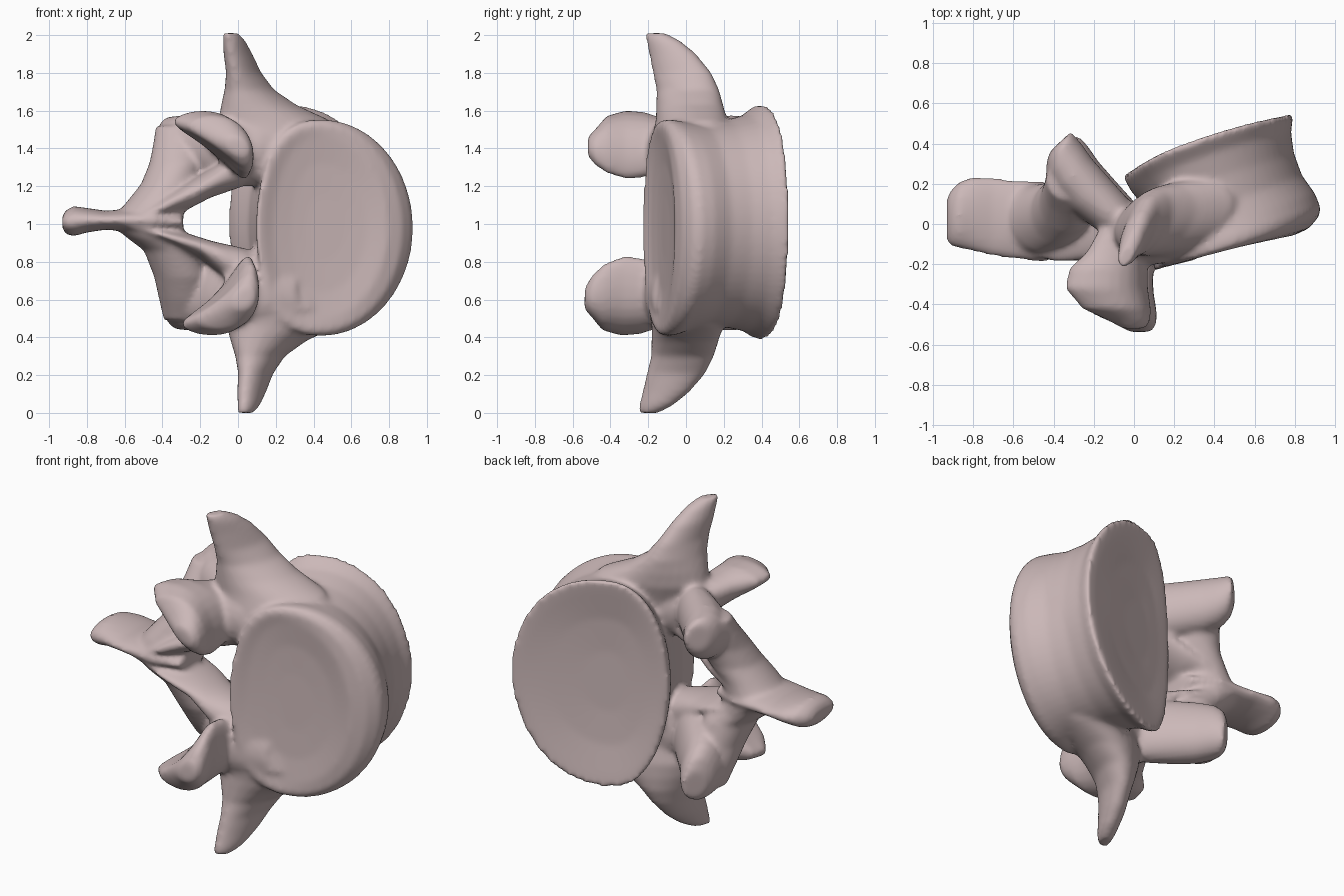
import bpy, bmesh, math
from mathutils import Vector

if "Cube" in bpy.data.objects:
    bpy.data.objects.remove(bpy.data.objects["Cube"], do_unlink=True)

bone = bpy.data.materials.new("pale_pink_bone")
bone.use_nodes = True
COLOUR = (0.60, 0.48, 0.48, 1)
bone.diffuse_color = COLOUR
bone.node_tree.nodes["Principled BSDF"].inputs["Base Color"].default_value = COLOUR


def skin(bm, rings):
    """Bridge rings of points and close both ends."""
    loops = [[bm.verts.new(p) for p in ring] for ring in rings]
    for a, b in zip(loops, loops[1:]):
        for i in range(len(a)):
            j = (i + 1) % len(a)
            bm.faces.new((a[i], a[j], b[j], b[i]))
    bm.faces.new(loops[0])
    bm.faces.new(loops[-1][::-1])


def oval(centre, u, v, bend=0.0, n=28):
    """Elliptic section; bend pulls both ends of u towards -v."""
    c, u, v = Vector(centre), Vector(u), Vector(v)
    drop = v.normalized() * bend
    return [c + u * math.cos(t) + v * math.sin(t) - drop * math.cos(t) ** 2
            for t in (2 * math.pi * i / n for i in range(n))]


def body_ring(x, y, z, right, left, height, slope, arch, n=64):
    """Section of the body, flatter on the canal side; slope is dy/dx,
    arch pushes the upper and lower rim backwards."""
    ring = []
    for i in range(n):
        t = 2 * math.pi * i / n
        c, s = math.cos(t), math.sin(t)
        reach = right * c if c > 0 else -left * abs(c) ** 0.75
        ring.append(Vector((x + reach, y + slope * reach + arch * s * s, z + height * s)))
    return ring


bm = bmesh.new()

# Vertebral body: waisted drum with slightly dished ends
body_sections = [
    (0.45, -0.110, 0.98, 0.12, 0.09, 0.17, 0.22, 0),
    (0.45, -0.115, 0.98, 0.23, 0.17, 0.34, 0.22, 0),
    (0.45, -0.130, 0.98, 0.34, 0.26, 0.48, 0.21, 0),
    (0.45, -0.135, 0.98, 0.42, 0.32, 0.54, 0.27, 0),
    (0.445, -0.118, 0.98, 0.475, 0.345, 0.57, 0.33, 0),
    (0.44, -0.08, 0.98, 0.488, 0.345, 0.573, 0.33, 0),
    (0.43, -0.01, 0.985, 0.468, 0.325, 0.555, 0.35, 0),
    (0.40, 0.08, 0.99, 0.435, 0.315, 0.54, 0.37, 0),
    (0.36, 0.19, 1.00, 0.435, 0.305, 0.545, 0.37, 0.02),
    (0.31, 0.285, 1.005, 0.470, 0.325, 0.575, 0.37, 0.04),
    (0.275, 0.335, 1.01, 0.515, 0.320, 0.622, 0.365, 0.055),
    (0.27, 0.358, 1.01, 0.517, 0.318, 0.620, 0.365, 0.05),
    (0.27, 0.363, 1.01, 0.46, 0.29, 0.55, 0.365, 0.035),
    (0.27, 0.360, 1.01, 0.31, 0.20, 0.38, 0.37, 0.01),
    (0.27, 0.358, 1.01, 0.14, 0.10, 0.18, 0.37, 0)]
skin(bm, [body_ring(*s) for s in body_sections])

# Parts on one side of the arch, as lists of rings
side_parts = []

# Transverse process with a wide root on the body: x, y, z, half width, half depth
side_parts.append([oval((x, y, z), (w, 0.15 * w, 0), (0.25 * d, d, 0)) for x, y, z, w, d in [
    (0.26, 0.02, 1.36, 0.30, 0.17), (0.25, 0.02, 1.46, 0.32, 0.19),
    (0.19, 0.03, 1.55, 0.29, 0.185), (0.11, 0.02, 1.63, 0.195, 0.175),
    (0.06, 0.01, 1.71, 0.125, 0.165), (0.03, -0.02, 1.80, 0.085, 0.155),
    (0.00, -0.07, 1.90, 0.07, 0.125), (-0.02, -0.12, 1.97, 0.055, 0.09),
    (-0.04, -0.16, 2.01, 0.04, 0.055)]])

# Pedicle joining body and arch
side_parts.append([oval((x, y, z), (0, d, 0), (0, 0, h)) for x, y, z, d, h in [
    (0.28, 0.00, 1.40, 0.16, 0.16), (0.12, -0.03, 1.39, 0.17, 0.19),
    (0.00, -0.05, 1.39, 0.16, 0.19), (-0.10, -0.05, 1.38, 0.13, 0.14)]])

# Front joint process: curved shell opening towards the midline
side_parts.append([oval((x, y, z), (0.78 * w, 0, -0.62 * w), (0.62 * t, 0, 0.78 * t), b)
                   for x, y, z, w, t, b in [
    (-0.04, -0.02, 1.42, 0.15, 0.09, 0.00), (-0.06, -0.14, 1.44, 0.19, 0.10, 0.03),
    (-0.085, -0.22, 1.465, 0.235, 0.10, 0.08), (-0.085, -0.32, 1.475, 0.25, 0.095, 0.095),
    (-0.05, -0.42, 1.46, 0.205, 0.09, 0.07), (-0.01, -0.48, 1.42, 0.12, 0.075, 0.03),
    (0.00, -0.52, 1.41, 0.06, 0.045, 0.00)]])

# Lamina: sloping roof of the canal, from pedicle to the spine base
side_parts.append([oval((x, y, z), (0, d, 0), (0.4 * t, 0, 0.92 * t)) for x, y, z, d, t in [
    (0.06, -0.05, 1.30, 0.13, 0.115), (-0.10, -0.04, 1.245, 0.15, 0.115),
    (-0.24, -0.01, 1.165, 0.17, 0.105), (-0.38, 0.00, 1.10, 0.19, 0.08),
    (-0.52, 0.02, 1.04, 0.18, 0.05), (-0.62, 0.02, 1.02, 0.16, 0.035)]])

# Rear joint process: tall plate running diagonally backwards
side_parts.append([oval((x, y, z), (0, 0, h), (0.73 * t, 0.68 * t, 0)) for x, y, z, h, t in [
    (0.00, -0.04, 1.39, 0.14, 0.09), (-0.11, 0.05, 1.40, 0.16, 0.11),
    (-0.22, 0.15, 1.41, 0.16, 0.125), (-0.30, 0.24, 1.42, 0.155, 0.125),
    (-0.35, 0.32, 1.43, 0.14, 0.12), (-0.365, 0.375, 1.445, 0.12, 0.095),
    (-0.365, 0.41, 1.46, 0.08, 0.07)]])

# Web filling the slope between rear process and spine base
side_parts.append([oval((x, y, z), (w, 0, 0), (0, d, 0)) for x, y, z, w, d in [
    (-0.49, 0.02, 1.02, 0.18, 0.18), (-0.445, 0.03, 1.11, 0.15, 0.17),
    (-0.37, 0.06, 1.21, 0.145, 0.16), (-0.325, 0.11, 1.32, 0.145, 0.15),
    (-0.315, 0.17, 1.42, 0.135, 0.13), (-0.325, 0.22, 1.52, 0.11, 0.10)]])


def mirrored(p):
    """Opposite side, leaning towards the body and narrowing the canal."""
    narrowing = 0.06 * math.exp(-((p.z - 1.22) / 0.12) ** 2)
    return Vector((p.x + 0.08 * (p.z - 1), p.y - 0.04 * (p.z - 1), 2.01 - p.z + narrowing))


for rings in side_parts:
    skin(bm, rings)
    skin(bm, [[mirrored(p) for p in ring] for ring in rings])

# Spinous process: flat blade with a thickened tip
skin(bm, [oval((x, y, z), (0, d, 0), (0, 0, h)) for x, y, z, d, h in [
    (-0.29, 0.00, 1.01, 0.14, 0.04), (-0.45, 0.01, 1.02, 0.20, 0.07),
    (-0.58, 0.02, 1.02, 0.195, 0.06), (-0.70, 0.035, 1.02, 0.195, 0.05),
    (-0.80, 0.05, 1.02, 0.185, 0.065), (-0.87, 0.045, 1.015, 0.165, 0.08),
    (-0.91, 0.03, 1.01, 0.14, 0.065), (-0.93, 0.02, 1.01, 0.11, 0.035)]])

bmesh.ops.recalc_face_normals(bm, faces=bm.faces)
mesh = bpy.data.meshes.new("vertebra")
bm.to_mesh(mesh)
bm.free()
mesh.materials.append(bone)
vertebra = bpy.data.objects.new("vertebra", mesh)
bpy.context.collection.objects.link(vertebra)
bpy.ops.object.select_all(action="DESELECT")
vertebra.select_set(True)
bpy.context.view_layer.objects.active = vertebra

# Fuse everything into one continuous surface and soften the joins
remesh = vertebra.modifiers.new("fuse", "REMESH")
remesh.mode = "VOXEL"
remesh.voxel_size = 0.015
remesh.use_smooth_shade = True
soften = vertebra.modifiers.new("soften", "SMOOTH")
soften.factor = 0.5
soften.iterations = 8
for name in ("fuse", "soften"):
    bpy.ops.object.modifier_apply(modifier=name)
